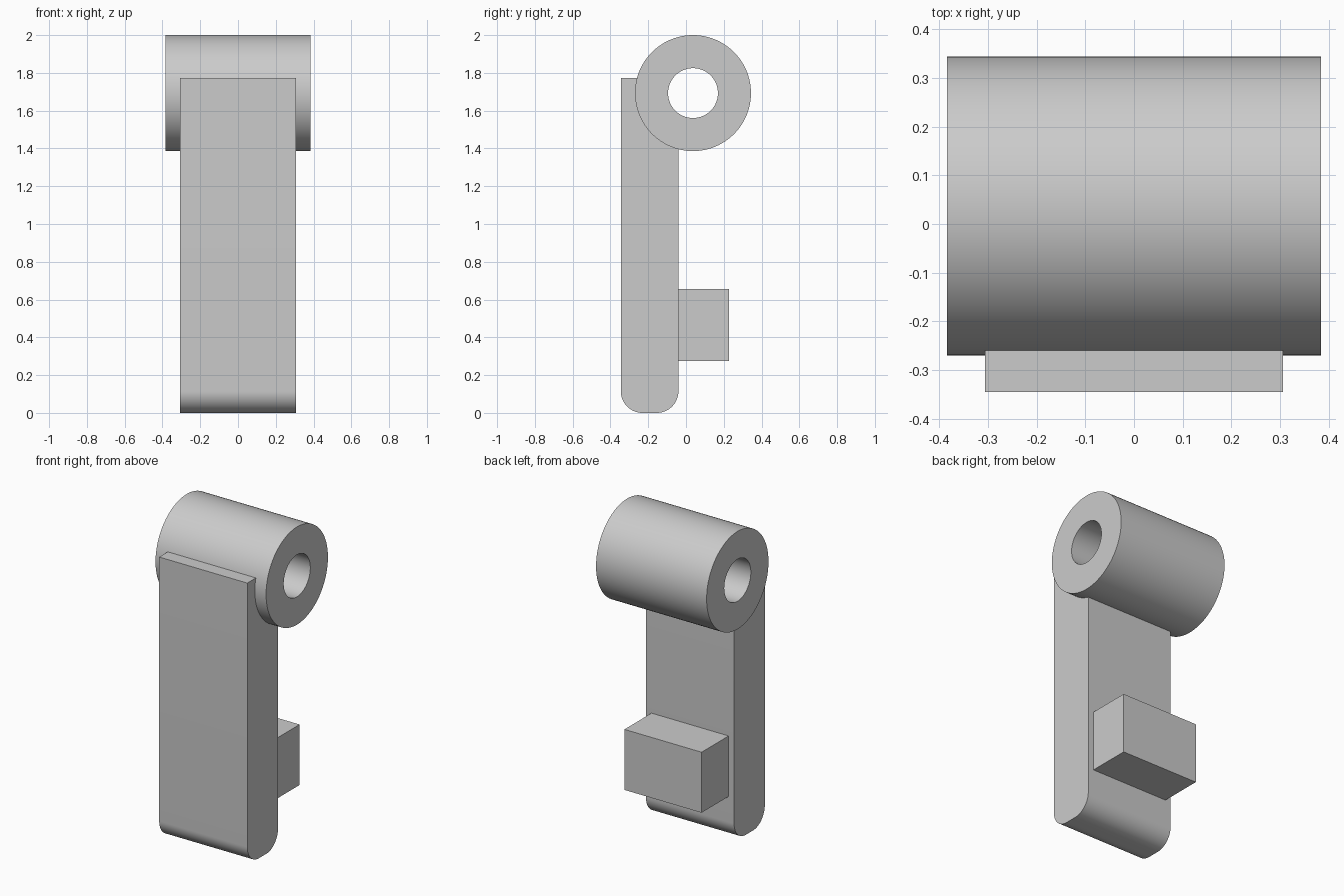
import bpy, bmesh, math

if "Cube" in bpy.data.objects:
    bpy.data.objects.remove(bpy.data.objects["Cube"], do_unlink=True)

grey = bpy.data.materials.new("plain_grey")
grey.use_nodes = True
COLOUR = (0.6, 0.6, 0.6, 1)
grey.diffuse_color = COLOUR
grey.node_tree.nodes["Principled BSDF"].inputs["Base Color"].default_value = COLOUR

TUBE_Y, TUBE_Z, OUTER, INNER = 0.037, 1.693, 0.307, 0.132
FRONT, BACK, TOP, ROUND = -0.345, -0.04, 1.772, 0.115


def arc(y, z, r, start, end, steps):
    """Points on a circle in the side plane, angles in degrees."""
    angles = [math.radians(start + (end - start) * i / steps) for i in range(steps + 1)]
    return [(y + r * math.cos(a), z + r * math.sin(a)) for a in angles]


def finish(name, bm):
    bmesh.ops.recalc_face_normals(bm, faces=bm.faces)
    mesh = bpy.data.meshes.new(name)
    bm.to_mesh(mesh)
    bm.free()
    mesh.materials.append(grey)
    obj = bpy.data.objects.new(name, mesh)
    bpy.context.collection.objects.link(obj)
    bpy.ops.object.select_all(action='DESELECT')
    obj.select_set(True)
    bpy.context.view_layer.objects.active = obj
    bpy.ops.object.shade_smooth_by_angle(angle=math.radians(30))
    return obj


def extrude_profile(name, points, half_width):
    """Sweep a side profile across the width."""
    bm = bmesh.new()
    face = bm.faces.new([bm.verts.new((-half_width, y, z)) for y, z in points])
    side = bmesh.ops.extrude_face_region(bm, geom=[face])["geom"]
    verts = [v for v in side if isinstance(v, bmesh.types.BMVert)]
    bmesh.ops.translate(bm, verts=verts, vec=(2 * half_width, 0, 0))
    return finish(name, bm)


# Hinge barrel: a ring section swept across the width
def barrel(half_width, steps=96):
    bm = bmesh.new()
    rings = []
    for x, r in ((-half_width, OUTER), (half_width, OUTER),
                 (half_width, INNER), (-half_width, INNER)):
        points = arc(TUBE_Y, TUBE_Z, r, 0, 360, steps)[:-1]
        rings.append([bm.verts.new((x, y, z)) for y, z in points])
    for k in range(4):
        a, b = rings[k], rings[(k + 1) % 4]
        for i in range(steps):
            j = (i + 1) % steps
            bm.faces.new((a[i], a[j], b[j], b[i]))
    return finish("hinge_barrel", bm)


barrel(0.384)

# Lever plate: rounded foot, upper end hollowed so the bore stays open
seat = (OUTER + INNER) / 2
top_angle = 180 - math.degrees(math.asin((TOP - TUBE_Z) / seat))
back_angle = 180 + math.degrees(math.acos((TUBE_Y - BACK) / seat))
profile = (arc(FRONT + ROUND, ROUND, ROUND, 180, 270, 16)
           + arc(BACK - ROUND, ROUND, ROUND, 270, 360, 16)
           + arc(TUBE_Y, TUBE_Z, seat, back_angle, top_angle, 24)
           + [(FRONT, TOP)])
extrude_profile("lever_plate", profile, 0.306)

# Stop block on the back of the plate
extrude_profile("stop_block",
                [(BACK, 0.275), (0.228, 0.275), (0.228, 0.655), (BACK, 0.655)], 0.268)
